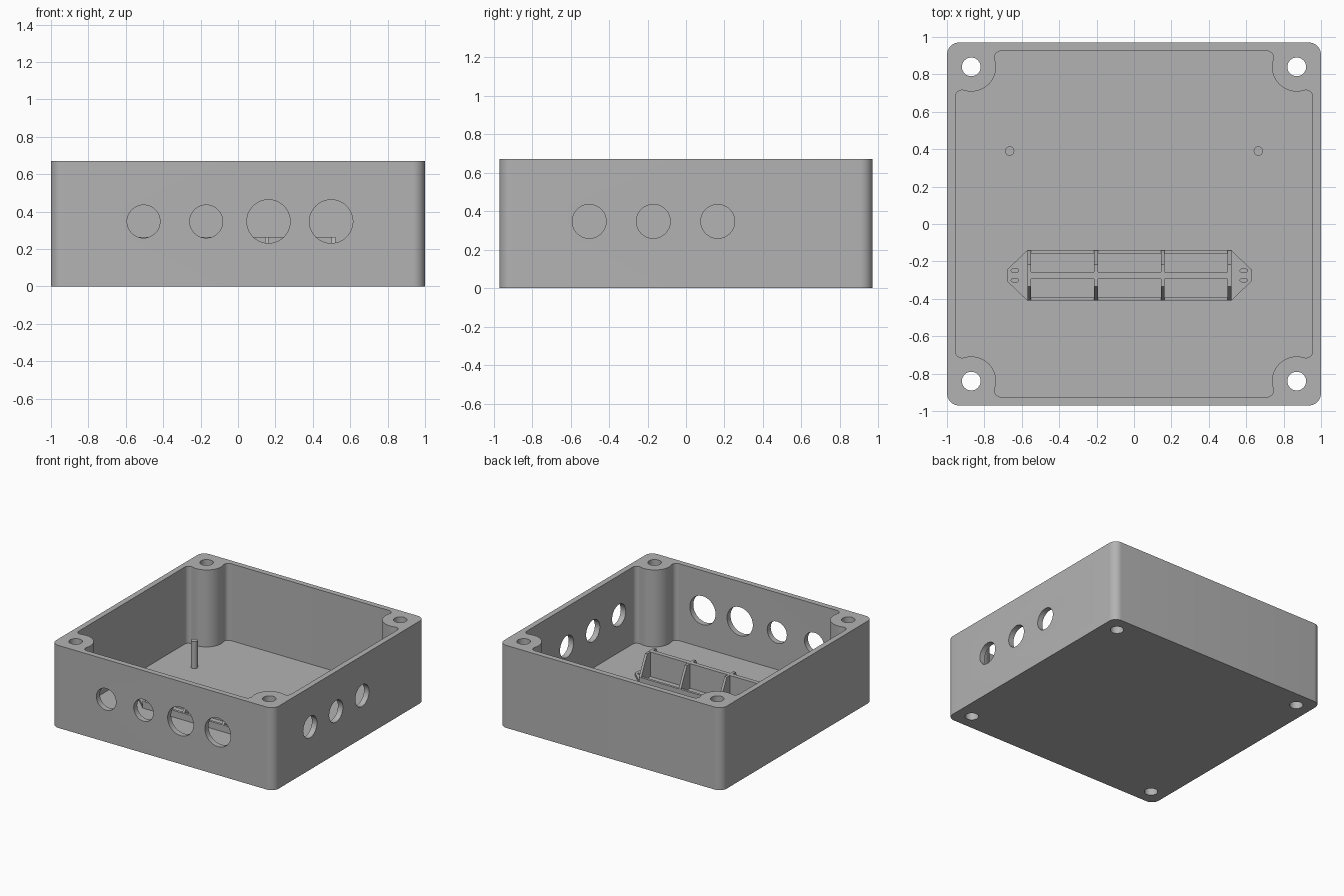
import bpy, bmesh
from math import sqrt, sin, cos, pi, atan2
from mathutils import Matrix

if "Cube" in bpy.data.objects:
    bpy.data.objects.remove(bpy.data.objects["Cube"], do_unlink=True)

plastic = bpy.data.materials.new("grey plastic")
plastic.use_nodes = True
GREY = (0.45, 0.45, 0.45, 1)
plastic.diffuse_color = GREY
plastic.node_tree.nodes["Principled BSDF"].inputs["Base Color"].default_value = GREY

HX, HY, TOP, FLOOR = 1.0, 0.97, 0.67, 0.045
WALL = 0.045
BOSS_X, BOSS_Y, BOSS_R = 0.87, 0.84, 0.132


def arc(cx, cy, r, a0, a1, n=10):
    return [(cx + r * cos(a0 + (a1 - a0) * i / n), cy + r * sin(a0 + (a1 - a0) * i / n))
            for i in range(n + 1)]


def prism(name, outline, lo, hi, axis="z"):
    """Extrude a closed 2D outline; axis x takes (y, z) points."""
    bm = bmesh.new()
    place = (lambda p, h: (h, *p)) if axis == "x" else (lambda p, h: (*p, h))
    face = bm.faces.new([bm.verts.new(place(p, lo)) for p in outline])
    ext = bmesh.ops.extrude_face_region(bm, geom=[face])
    verts = [g for g in ext["geom"] if isinstance(g, bmesh.types.BMVert)]
    bmesh.ops.translate(bm, verts=verts, vec=place((0, 0), hi - lo))
    bmesh.ops.recalc_face_normals(bm, faces=bm.faces)
    return finish(name, bm)


def finish(name, bm):
    mesh = bpy.data.meshes.new(name)
    bm.to_mesh(mesh)
    bm.free()
    mesh.materials.append(plastic)
    ob = bpy.data.objects.new(name, mesh)
    bpy.context.collection.objects.link(ob)
    return ob


def cylinder(name, centre, r, length, axis="z", n=48):
    bm = bmesh.new()
    turn = {"x": Matrix.Rotation(pi / 2, 4, "Y"), "y": Matrix.Rotation(pi / 2, 4, "X"),
            "z": Matrix.Identity(4)}[axis]
    bmesh.ops.create_cone(bm, cap_ends=True, segments=n, radius1=r, radius2=r,
                          depth=length, matrix=Matrix.Translation(centre) @ turn)
    return finish(name, bm)


def select_only(ob):
    bpy.ops.object.select_all(action="DESELECT")
    ob.select_set(True)
    bpy.context.view_layer.objects.active = ob


def cut(ob, cutters):
    for c in cutters:
        c.hide_render = True
        mod = ob.modifiers.new("cut", "BOOLEAN")
        mod.operation, mod.solver, mod.object = "DIFFERENCE", "EXACT", c
        select_only(ob)
        bpy.ops.object.modifier_apply(modifier=mod.name)
        bpy.data.objects.remove(c, do_unlink=True)


def smooth(ob):
    select_only(ob)
    bpy.ops.object.shade_smooth_by_angle(angle=pi / 6)


def box(name, x0, x1, y0, y1, z0, z1):
    return prism(name, [(x0, y0), (x1, y0), (x1, y1), (x0, y1)], z0, z1)


def four_corners(quarter):
    """Mirror the +x +y quarter outline (counter-clockwise) round the box."""
    pts = []
    for sx, sy in ((1, 1), (-1, 1), (-1, -1), (1, -1)):
        part = [(x * sx, y * sy) for x, y in quarter]
        pts += part if sx * sy > 0 else part[::-1]
    return pts


# Outer shell with rounded corners
r = 0.065
shell = prism("enclosure_body", four_corners(arc(HX - r, HY - r, r, 0, pi / 2)), 0, TOP)

# Cavity leaves round screw bosses blended into the walls by small fillets
f = 0.035
off = HX - WALL - f - BOSS_X
reach = sqrt((BOSS_R + f) ** 2 - off ** 2)
tilt = atan2(off, reach)
quarter = arc(BOSS_X + off, BOSS_Y - reach, f, 0, pi / 2 + tilt)
quarter += arc(BOSS_X, BOSS_Y, BOSS_R, -pi / 2 + tilt, -pi - tilt, 20)[1:-1]
quarter += arc(BOSS_X - reach, BOSS_Y + off, f, -tilt, pi / 2)
cutters = [prism("cavity", four_corners(quarter), FLOOR, TOP + 0.1)]

# Screw holes, front cable holes and right side cable holes
for sx in (-1, 1):
    for sy in (-1, 1):
        cutters.append(cylinder("screw_hole", (sx * BOSS_X, sy * BOSS_Y, TOP / 2), 0.05, 1))
for x, rad in ((-0.505, 0.088), (-0.17, 0.088), (0.163, 0.116), (0.498, 0.116)):
    cutters.append(cylinder("front_hole", (x, -HY, 0.347), rad, 0.2, "y"))
for y in (-0.503, -0.17, 0.165):
    cutters.append(cylinder("side_hole", (HX, y, 0.347), 0.088, 0.2, "x"))
cut(shell, cutters)
smooth(shell)

# Two standing posts on the floor
for side, x in (("left", 0.665), ("right", -0.665)):
    smooth(cylinder(side + "_post", (x, 0.39, 0.15), 0.025, 0.23, n=24))

# Holder base plate with pointed ears and slots
MX, MY = -0.025, -0.275
half = [(0.545, -0.135), (0.655, -0.03), (0.655, 0.03), (0.545, 0.135)]
outline = [(MX + x, MY + y) for x, y in half] + [(MX - x, MY - y) for x, y in half]
plate = prism("holder_base", outline, FLOOR - 0.01, 0.065)
slots = []
for s in (-1, 1):
    for dy in (-0.026, 0.026):
        x, y = MX + s * 0.612, MY + dy
        slot = arc(x + 0.012, y, 0.008, -pi / 2, pi / 2, 6) + arc(x - 0.012, y, 0.008, pi / 2, 3 * pi / 2, 6)
        slots.append(prism("slot", slot, FLOOR, 0.1))
cut(plate, slots)

# Holder spine and the two low edge rails
box("holder_spine", MX - 0.545, MX + 0.545, MY - 0.018, MY + 0.018, 0.05, 0.265)
for side, s in (("front", -1), ("back", 1)):
    y = MY + s * 0.125
    box(side + "_rail", MX - 0.545, MX + 0.545, y - 0.01, y + 0.01, 0.05, 0.1)

# Gusset dividers sloping from the spine down to the rails
gusset = [(-0.134, 0.05), (0.134, 0.05), (0.134, 0.105), (0.058, 0.264), (-0.058, 0.264), (-0.134, 0.105)]
for i in range(4):
    x = MX - 0.535 + i * 0.3567
    prism("divider_%d" % (i + 1), [(MY + y, z) for y, z in gusset], x - 0.01, x + 0.01, "x")
